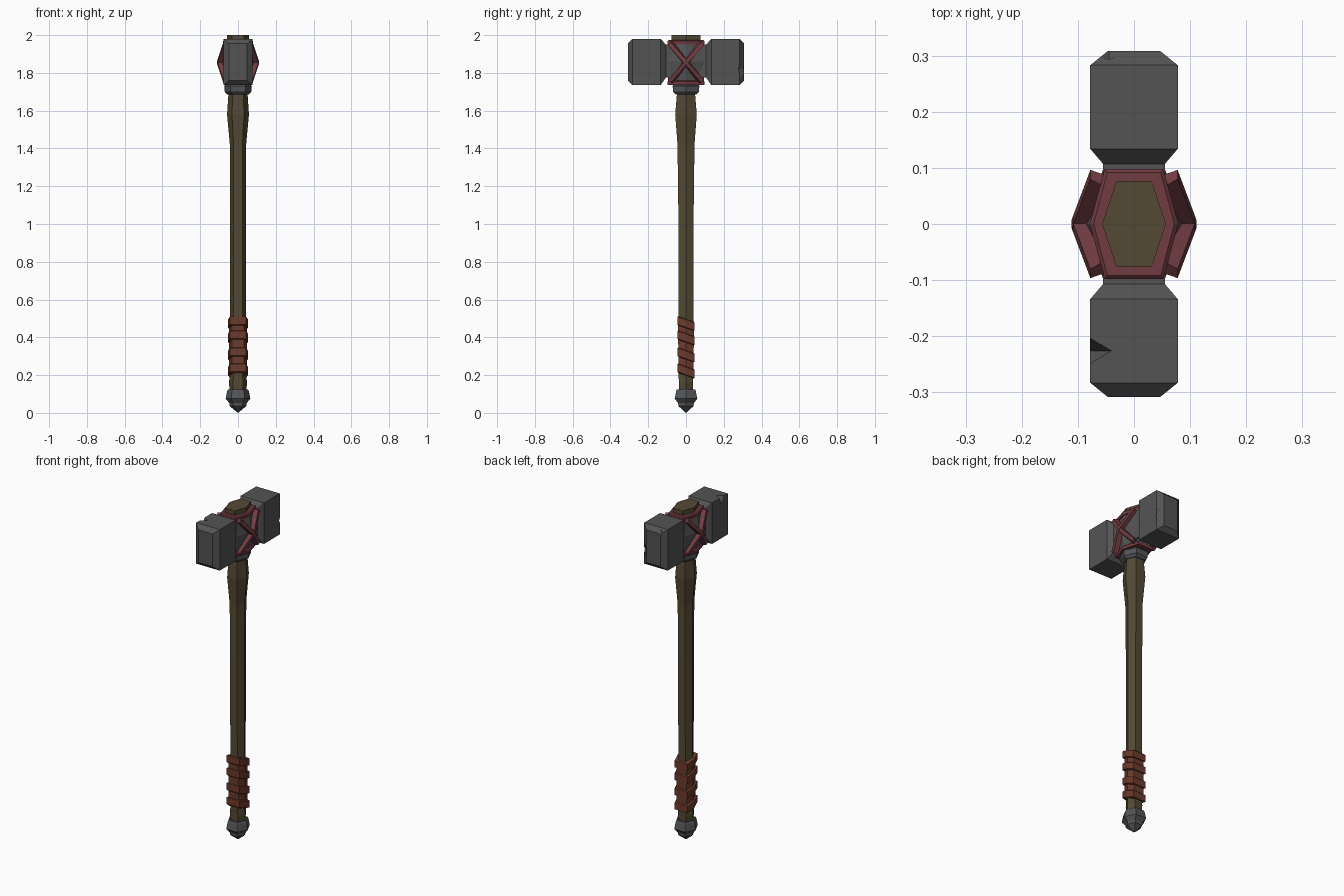
import bpy, bmesh
from mathutils import Vector

if "Cube" in bpy.data.objects:
    bpy.data.objects.remove(bpy.data.objects["Cube"])


def material(name, rgb):
    m = bpy.data.materials.new(name)
    m.diffuse_color = (*rgb, 1)
    m.use_nodes = True
    m.node_tree.nodes["Principled BSDF"].inputs["Base Color"].default_value = m.diffuse_color
    return m


STONE = material("dark_stone", (0.088, 0.088, 0.088))
METAL = material("iron", (0.088, 0.092, 0.097))
WOOD = material("wood", (0.088, 0.066, 0.034))
LEATHER = material("brown_leather", (0.15, 0.043, 0.024))
STRAP = material("red_strap", (0.165, 0.045, 0.053))


def loft(name, rings, mat):
    """Skin a list of equal-length point rings and cap both ends."""
    bm = bmesh.new()
    vr = [[bm.verts.new(p) for p in r] for r in rings]
    n = len(rings[0])
    for a, b in zip(vr, vr[1:]):
        for i in range(n):
            j = (i + 1) % n
            bm.faces.new((a[i], a[j], b[j], b[i]))
    bm.faces.new(vr[0])
    bm.faces.new(vr[-1])
    bmesh.ops.recalc_face_normals(bm, faces=bm.faces)
    me = bpy.data.meshes.new(name)
    bm.to_mesh(me)
    bm.free()
    me.materials.append(mat)
    ob = bpy.data.objects.new(name, me)
    bpy.context.collection.objects.link(ob)
    return ob


def hexring(ax, ay, z, f=0.55, tilt=0.0):
    """Six-sided ring with corners on the x axis; tilt slopes it along y."""
    pts = [(ax, 0), (f * ax, ay), (-f * ax, ay), (-ax, 0), (-f * ax, -ay), (f * ax, -ay)]
    return [(x, y, z + tilt * y) for x, y in pts]


def hexloft(name, profile, mat, f=0.55, tilt=0.0):
    return loft(name, [hexring(ax, ay, z, f, tilt) for ax, ay, z in profile], mat)


# Wooden handle, swelling below the head
hexloft("handle", [(0.042, 0.036, 0.10), (0.048, 0.038, 0.16), (0.042, 0.039, 0.21),
                   (0.042, 0.040, 0.60), (0.042, 0.041, 1.10), (0.043, 0.045, 1.42),
                   (0.058, 0.057, 1.58), (0.050, 0.047, 1.70), (0.057, 0.077, 1.78),
                   (0.057, 0.077, 2.0)], WOOD)

# Pommel
hexloft("pommel", [(0.052, 0.048, 0.125), (0.058, 0.052, 0.115), (0.065, 0.060, 0.075),
                   (0.046, 0.042, 0.052), (0.044, 0.040, 0.036), (0.004, 0.004, 0.003)], METAL)

# Collar under the head
hexloft("collar", [(0.055, 0.054, 1.685), (0.070, 0.068, 1.70), (0.073, 0.071, 1.73),
                   (0.060, 0.058, 1.75)], METAL)

# Leather grip: sleeve plus four tilted wraps
hexloft("grip_sleeve", [(0.047, 0.0405, 0.20), (0.047, 0.0415, 0.49)], LEATHER, 0.7, -0.2)
for k, z in enumerate((0.222, 0.307, 0.397, 0.473)):
    h = 0.024
    hexloft(f"grip_wrap_{k + 1}", [(0.047, 0.041, z - h), (0.054, 0.046, z - h + 0.004),
                                   (0.054, 0.046, z + h - 0.004), (0.047, 0.041, z + h)],
            LEATHER, 0.8, -0.35)

# Central stone of the head
hexloft("head_core", [(0.068, 0.095, 1.745), (0.088, 0.10, 1.86), (0.070, 0.095, 1.955)],
        STONE, 0.62)

# Chips cut from the stone blocks: centre, half diagonals (octahedral cutters)
chips = {-1: [((-0.078, -0.226, 1.985), (0.042, 0.025, 0.05))],
         1: [((0.072, 0.305, 1.82), (0.028, 0.036, 0.085)),
             ((-0.045, 0.309, 1.965), (0.03, 0.02, 0.02))]}


def chip(ob, centre, half):
    c, h = Vector(centre), half
    tip = 0.001
    sq = lambda k, z: [c + Vector((x * h[0] * k, y * h[1] * k, z))
                       for x, y in ((1, 0), (0, 1), (-1, 0), (0, -1))]
    cut = loft("chip_cutter", [sq(tip, -h[2]), sq(1, 0), sq(tip, h[2])], STONE)
    cut.hide_render = True
    mod = ob.modifiers.new("chip", 'BOOLEAN')
    mod.operation, mod.solver, mod.object = 'DIFFERENCE', 'EXACT', cut
    bpy.context.view_layer.objects.active = ob
    bpy.ops.object.modifier_apply(modifier=mod.name)
    bpy.data.objects.remove(cut)


# Two hammer blocks with bevelled ends and a neck toward the core
for s, name in ((-1, "front_block"), (1, "back_block")):
    sections = [(0.06, 0.055, 1.775, 1.95), (0.107, 0.055, 1.775, 1.95),
                (0.134, 0.078, 1.735, 1.98), (0.283, 0.078, 1.735, 1.98),
                (0.308, 0.047, 1.76, 1.955)]
    block = loft(name, [[(-w, s * y, a), (w, s * y, a), (w, s * y, b), (-w, s * y, b)]
                        for y, w, a, b in sections], STONE)
    for centre, half in chips[s]:
        chip(block, centre, half)

# Straps: rings above and below the core
for name, z in (("top_strap", 1.962), ("bottom_strap", 1.748)):
    hexloft(name, [(0.077, 0.097, z - 0.011), (0.079, 0.098, z + 0.006),
                   (0.072, 0.092, z + 0.012)], STRAP, 0.66)

# Crossed straps on both sides, bulging over the core
for s, side in ((1, "right"), (-1, "left")):
    for d in (1, -1):
        across = Vector((0, 0.107, d * 0.09)).normalized() * 0.014
        rings = []
        for x, t in ((0.066, -1), (0.098, 0), (0.066, 1)):
            p = Vector((s * x, d * t * 0.083, 1.855 - t * 0.1))
            out = Vector((s, d * t * 0.45, 0)).normalized() * 0.013
            rings.append([p - across - out, p + across - out,
                          p + across * 0.75 + out, p - across * 0.75 + out])
        loft(f"{side}_cross_strap_{'a' if d > 0 else 'b'}", rings, STRAP)
